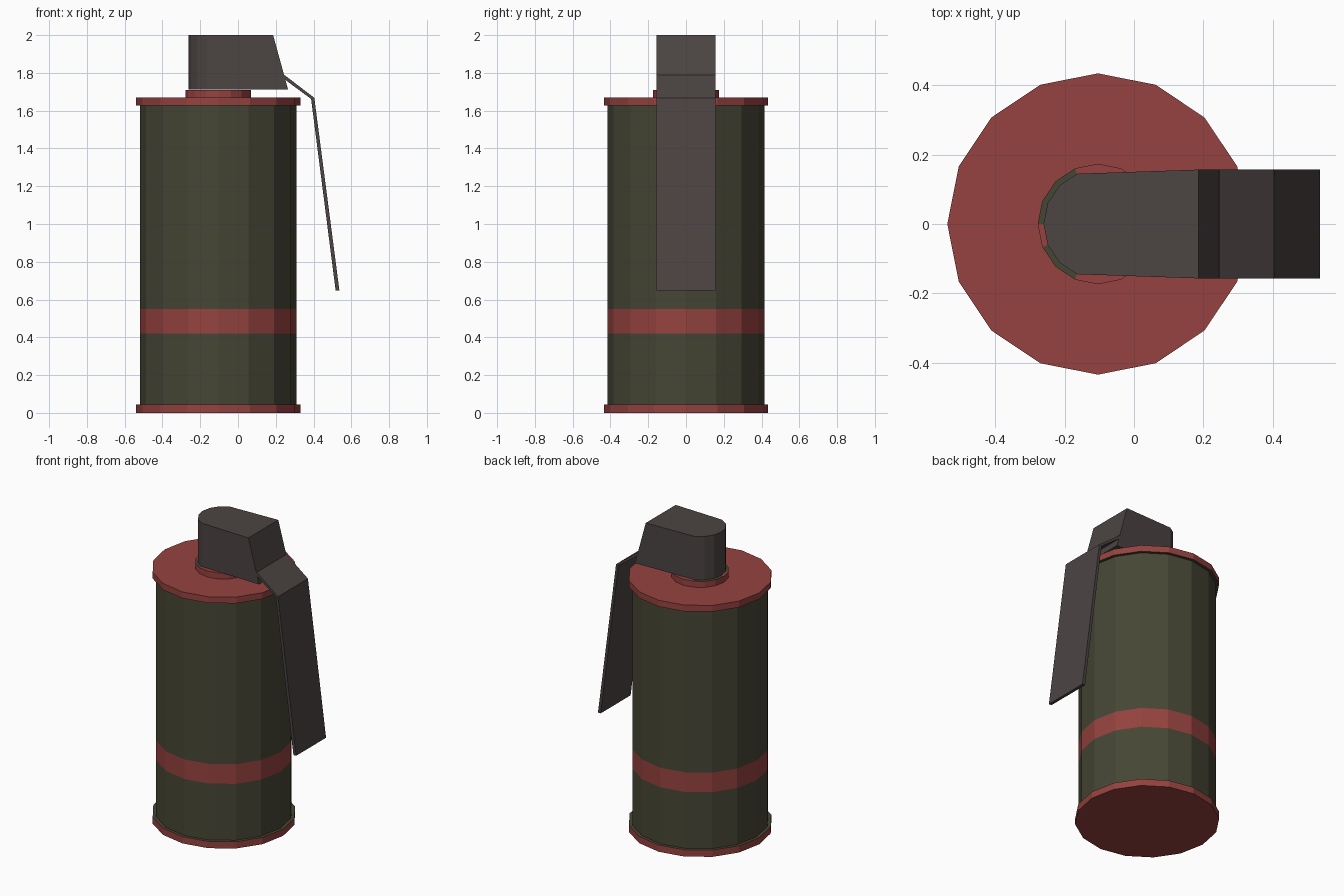
import bpy
from math import cos, sin, pi, radians

if "Cube" in bpy.data.objects:
    bpy.data.objects.remove(bpy.data.objects["Cube"])

CX = -0.104      # canister axis
SIDES = 16


def material(name, rgb):
    m = bpy.data.materials.new(name)
    m.diffuse_color = (*rgb, 1)
    m.use_nodes = True
    m.node_tree.nodes["Principled BSDF"].inputs["Base Color"].default_value = m.diffuse_color
    return m


RED = material("red_paint", (0.30, 0.055, 0.05))
GREEN = material("olive_paint", (0.062, 0.062, 0.036))
GREY = material("dark_metal", (0.072, 0.058, 0.056))


def make(name, verts, faces, mats, indices=None):
    me = bpy.data.meshes.new(name)
    me.from_pydata(verts, [], faces)
    for m in mats:
        me.materials.append(m)
    if indices:
        me.polygons.foreach_set("material_index", indices)
    me.update()
    ob = bpy.data.objects.new(name, me)
    bpy.context.collection.objects.link(ob)
    return ob


def lathe(name, rings, colours, top_colour):
    """Spin (radius, z) rings round the canister axis, closed by end fans."""
    n = SIDES
    verts = [(CX + r * cos(2 * pi * k / n), r * sin(2 * pi * k / n), z)
             for r, z in rings for k in range(n)]
    bottom, top, last = len(verts), len(verts) + 1, (len(rings) - 1) * n
    verts += [(CX, 0, rings[0][1]), (CX, 0, rings[-1][1])]
    faces, idx = [], []
    for i, colour in enumerate(colours):
        for k in range(n):
            a, b = i * n + k, i * n + (k + 1) % n
            faces.append((a, b, b + n, a + n))
            idx.append(colour)
    for k in range(n):
        faces.append((bottom, (k + 1) % n, k))
        idx.append(0)
        faces.append((top, last + k, last + (k + 1) % n))
        idx.append(top_colour(k))
    return make(name, verts, faces, [RED, GREEN], idx)


def prism(name, lower, upper):
    """Join two matching outlines (counter-clockwise seen from the second)."""
    n = len(lower)
    faces = [tuple(reversed(range(n))), tuple(range(n, 2 * n))]
    faces += [(k, (k + 1) % n, (k + 1) % n + n, k + n) for k in range(n)]
    return make(name, lower + upper, faces, [GREY])


# Canister: end rims, olive wall and painted band (0 = red, 1 = olive)
lathe("canister",
      [(0.435, 0), (0.435, 0.045), (0.415, 0.045), (0.415, 0.42), (0.415, 0.55),
       (0.415, 1.628), (0.435, 1.628), (0.435, 1.67)],
      [0, 1, 1, 0, 1, 1, 0], lambda k: 0)

# Neck: red collar with some olive sectors on its top
lathe("neck", [(0.174, 1.66), (0.174, 1.71)], [0],
      lambda k: int(k in (5, 6, 7, 9, 10)))


# Fuse head: rounded at the back, sloping face toward the lever
def head_outline(x_front, z):
    arc = [(CX + 0.157 * cos(radians(a)), 0.157 * sin(radians(a)), z)
           for a in (112.5, 135, 157.5, 180, 202.5, 225, 247.5)]
    return arc + [(x_front, -0.157, z), (x_front, 0.157, z)]


prism("fuse_head", head_outline(0.265, 1.712), head_outline(0.186, 2.0))

# Safety lever: bent strip
profile = [(0.247, 1.788), (0.238, 1.772), (0.387, 1.662),
           (0.517, 0.647), (0.537, 0.647), (0.404, 1.668)]
prism("safety_lever", [(x, 0.157, z) for x, z in profile],
      [(x, -0.157, z) for x, z in profile])
